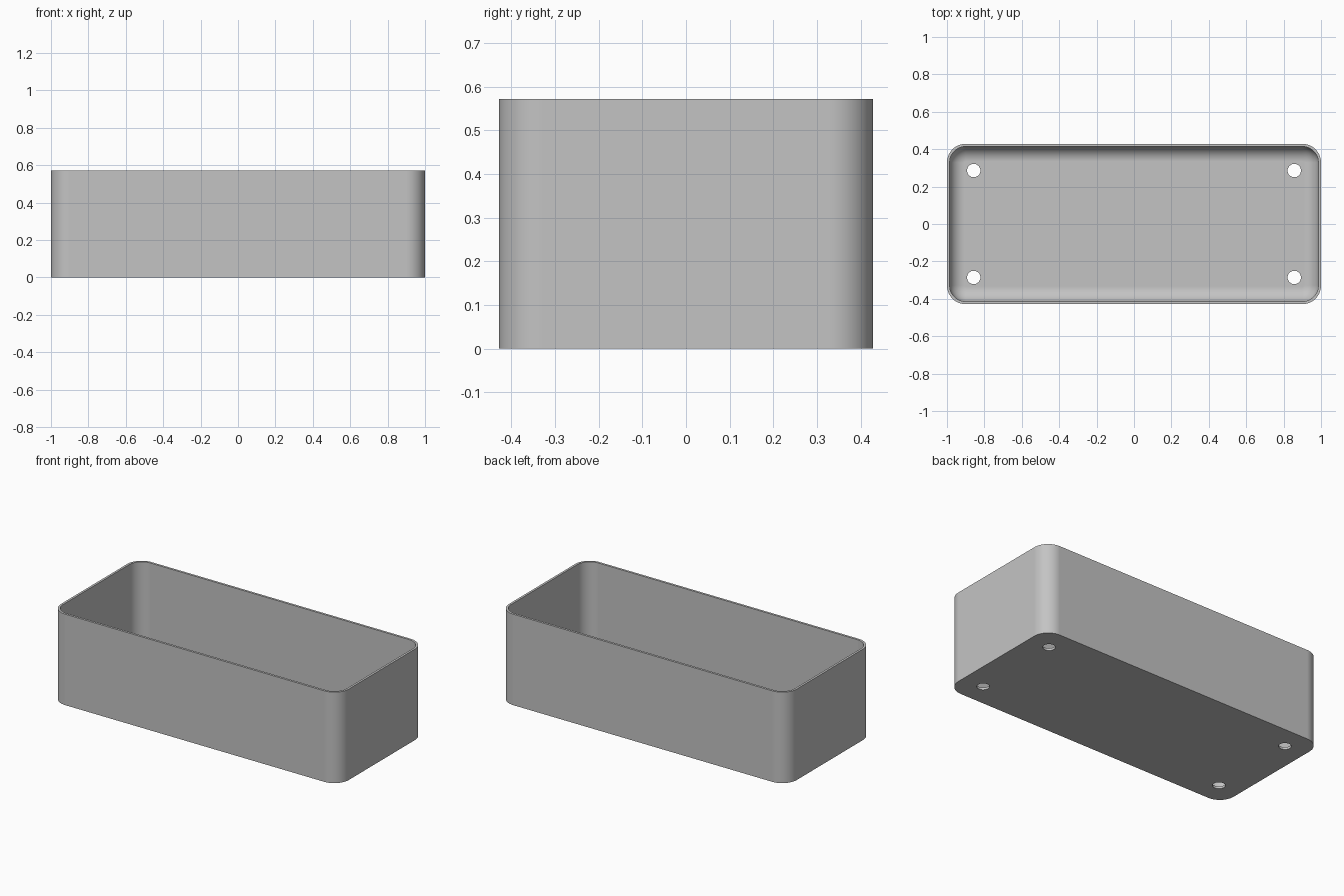
import bpy
import bmesh
from math import sin, cos, pi, radians

cube = bpy.data.objects.get("Cube")
if cube:
    bpy.data.objects.remove(cube, do_unlink=True)

HALF_X, HALF_Y, HEIGHT = 1.0, 0.4286, 0.5714
CORNER, WALL, FILLET = 0.1, 0.0143, 0.08
HOLE_X, HOLE_Y, HOLE_R = 0.857, 0.2857, 0.0357
STEPS = 12

grey = bpy.data.materials.new("plain_grey")
grey.use_nodes = True
colour = (0.55, 0.55, 0.55, 1)
grey.diffuse_color = colour
grey.node_tree.nodes["Principled BSDF"].inputs["Base Color"].default_value = colour


def ring(bm, inset, z):
    """Rounded rectangle of vertices, shrunk by inset."""
    radius = CORNER - inset
    cx, cy = HALF_X - CORNER, HALF_Y - CORNER
    verts = []
    for quarter, (sx, sy) in enumerate([(1, 1), (-1, 1), (-1, -1), (1, -1)]):
        for i in range(STEPS + 1):
            a = (quarter + i / STEPS) * pi / 2
            verts.append(bm.verts.new((sx * cx + radius * cos(a),
                                       sy * cy + radius * sin(a), z)))
    return verts


# Tray shell: outer wall, rim, inner wall, rounded inner floor edge
bm = bmesh.new()
levels = [(0, 0), (0, HEIGHT), (WALL, HEIGHT)]
for i in range(STEPS + 1):
    a = i / STEPS * pi / 2
    levels.append((WALL + FILLET * (1 - cos(a)), WALL + FILLET * (1 - sin(a))))
rings = [ring(bm, inset, z) for inset, z in levels]
for low, high in zip(rings, rings[1:]):
    for i in range(len(low)):
        j = (i + 1) % len(low)
        bm.faces.new((low[i], low[j], high[j], high[i]))
bm.faces.new(rings[0][::-1])
bm.faces.new(rings[-1])
bmesh.ops.recalc_face_normals(bm, faces=bm.faces[:])
mesh = bpy.data.meshes.new("tray")
bm.to_mesh(mesh)
bm.free()
mesh.materials.append(grey)
tray = bpy.data.objects.new("tray", mesh)
bpy.context.collection.objects.link(tray)

# Four round holes through the floor
for sx in (-1, 1):
    for sy in (-1, 1):
        bpy.ops.mesh.primitive_cylinder_add(vertices=32, radius=HOLE_R, depth=0.1,
                                            location=(sx * HOLE_X, sy * HOLE_Y, 0))
        cutter = bpy.context.object
        cutter.name = "hole_cutter"
        cutter.hide_render = True
        cutter.data.materials.append(grey)
        cut = tray.modifiers.new("hole", "BOOLEAN")
        cut.operation = "DIFFERENCE"
        cut.solver = "EXACT"
        cut.object = cutter
        bpy.ops.object.select_all(action="DESELECT")
        tray.select_set(True)
        bpy.context.view_layer.objects.active = tray
        bpy.ops.object.modifier_apply(modifier=cut.name)
        bpy.data.objects.remove(cutter, do_unlink=True)

# Smooth corners with crisp rim and base
bpy.ops.object.shade_smooth_by_angle(angle=radians(30))
weighted = tray.modifiers.new("even_shading", "WEIGHTED_NORMAL")
weighted.keep_sharp = True
